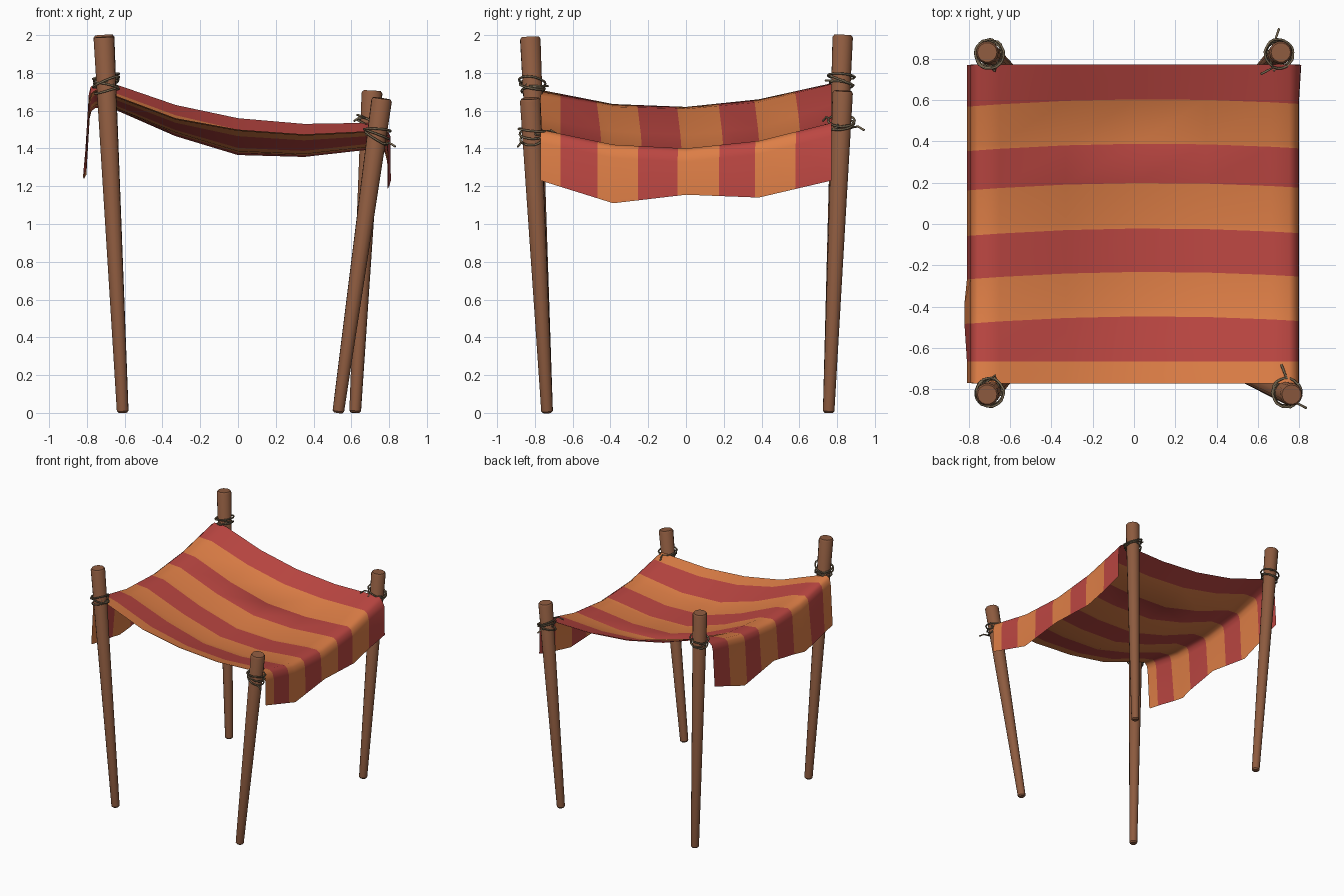
import bpy, bmesh, math, random
from mathutils import Vector

if "Cube" in bpy.data.objects:
    bpy.data.objects.remove(bpy.data.objects["Cube"])

random.seed(4)


def material(name, rgb):
    m = bpy.data.materials.new(name)
    m.diffuse_color = (*rgb, 1)
    m.use_nodes = True
    m.node_tree.nodes["Principled BSDF"].inputs["Base Color"].default_value = m.diffuse_color
    return m


wood = material("brown wood", (0.27, 0.105, 0.05))
orange = material("orange cloth", (0.73, 0.21, 0.062))
red = material("red cloth", (0.50, 0.062, 0.054))
rope = material("grey brown rope", (0.18, 0.135, 0.08))


def add_object(name, data, *mats):
    ob = bpy.data.objects.new(name, data)
    bpy.context.collection.objects.link(ob)
    for m in mats:
        data.materials.append(m)
    return ob


def lerp(xs, zs, x):
    for a, b, za, zb in zip(xs, xs[1:], zs, zs[1:]):
        if x <= b:
            return za + (zb - za) * (x - a) / (b - a)
    return zs[-1]


# Leaning tapered poles with softened ends
def pole(name, base, top, sides=14):
    base, top = Vector(base), Vector(top)
    axis = top - base
    length = axis.length
    turn = axis.to_track_quat('Z', 'Y')
    profile = [(0.022, 0), (0.031, 0.010), (0.055, length - 0.012), (0.047, length)]
    bm = bmesh.new()
    rings = [[bm.verts.new(base + turn @ Vector((r * math.cos(2 * math.pi * i / sides),
                                                 r * math.sin(2 * math.pi * i / sides), h)))
              for i in range(sides)] for r, h in profile]
    for a, b in zip(rings, rings[1:]):
        for i in range(sides):
            j = (i + 1) % sides
            bm.faces.new((a[i], a[j], b[j], b[i]))
    bm.faces.new(rings[0][::-1])
    bm.faces.new(rings[-1])
    me = bpy.data.meshes.new(name)
    bm.to_mesh(me)
    bm.free()
    ob = add_object(name, me, wood)
    bpy.ops.object.select_all(action='DESELECT')
    ob.select_set(True)
    bpy.context.view_layer.objects.active = ob
    bpy.ops.object.shade_smooth_by_angle(angle=math.radians(35))


# Rope lashing: uneven coils round the pole with two loose ends, plus a tie to the cloth
def lashing(name, base, top, z):
    base, top = Vector(base), Vector(top)
    t = z / top.z
    c = base.lerp(top, t)
    axis = (top - base).normalized()
    turn = axis.to_track_quat('Z', 'Y')
    radius = 0.031 + 0.024 * t + 0.007
    out = math.atan2(c.y, c.x)
    curve = bpy.data.curves.new(name, 'CURVE')
    curve.dimensions = '3D'
    curve.bevel_depth = 0.006
    curve.bevel_resolution = 1
    curve.use_fill_caps = True

    def strand(pts):
        s = curve.splines.new('POLY')
        s.points.add(len(pts) - 1)
        for p, q in zip(s.points, pts):
            p.co = (*q, 1)

    for k in range(3):
        tilt, phase = random.uniform(0.01, 0.028), random.uniform(0, 6.28)
        start = out + (k - 1) * 1.2
        pts = []
        for i in range(25):
            a = start + 2 * math.pi * i / 24
            r = radius + 0.004 * k + random.uniform(0, 0.005)
            h = (k - 1) * 0.022 + tilt * math.sin(a + phase)
            pts.append(c + turn @ Vector((r * math.cos(a), r * math.sin(a), h)))
        if k != 1:
            # loose end leaving the coil sideways
            side = Vector((-math.sin(a), math.cos(a), 0))
            pts.append(pts[-1] + side * 0.035 + Vector((0, 0, 0.005)))
            pts.append(pts[-1] + side * 0.035 + Vector((0, 0, -0.02)))
        strand(pts)
    inward = Vector((-math.copysign(0.3, c.x), -math.copysign(1, c.y), 0)).normalized()
    across = Vector((-inward.y, inward.x, 0))
    strand([c + across * radius, c + inward * 0.085, c - across * radius])
    add_object(name, curve, rope)


# name: base point, top point, lashing height
poles = {
    "front_left": ((-0.61, -0.735, 0.0), (-0.71, -0.825, 1.99), 1.73),
    "back_left": ((-0.61, 0.755, 0.0), (-0.71, 0.83, 2.0), 1.76),
    "front_right": ((0.53, -0.735, 0.0), (0.762, -0.825, 1.665), 1.475),
    "back_right": ((0.62, 0.755, 0.0), (0.71, 0.83, 1.705), 1.525),
}
for key, (base, top, z) in poles.items():
    pole(key + "_pole", base, top)
    lashing(key + "_lashing", base, top, z)

# Cloth: sagging sheet, heights at five stations across the depth for each x
stations = [-0.77, -0.385, 0, 0.385, 0.77]
left_edge = [1.71, 1.635, 1.62, 1.66, 1.745]
right_edge = [1.50, 1.42, 1.40, 1.44, 1.535]
columns = [
    (-0.808, [1.31, 1.24, 1.31, 1.25, 1.39]),
    (-0.79, [z - 0.06 for z in left_edge]),
    (-0.78, [z - 0.02 for z in left_edge]),
    (-0.755, left_edge),
    (-0.65, [1.68, 1.62, 1.61, 1.645, 1.74]),
    (-0.33, [1.56, 1.49, 1.47, 1.51, 1.63]),
    (0.0, [1.50, 1.39, 1.37, 1.42, 1.56]),
    (0.35, [1.475, 1.375, 1.36, 1.405, 1.53]),
    (0.66, [1.49, 1.41, 1.395, 1.43, 1.535]),
    (0.75, right_edge),
    (0.782, [z - 0.02 for z in right_edge]),
    (0.795, [z - 0.07 for z in right_edge]),
    (0.797, [1.23, 1.11, 1.155, 1.14, 1.23]),
]
stripes = [-0.665, -0.465, -0.25, -0.04, 0.18, 0.37, 0.585]
rows = sorted(stations + stripes)
bm = bmesh.new()
grid = []
for y in rows:
    line = []
    for x, zs in columns:
        # stripes bow slightly towards the back in the middle
        yy = y + (0.018 - 0.045 * x * x + 0.008 * x if y in stripes[1:] else 0)
        xx = x - 0.012 * (x < -0.8 and abs(y + 0.4) < 0.1) + 0.012 * (x > 0.79 and y > 0.7)
        line.append(bm.verts.new((xx, yy, lerp(stations, zs, yy))))
    grid.append(line)
for j in range(len(rows) - 1):
    mid = (rows[j] + rows[j + 1]) / 2
    for i in range(len(columns) - 1):
        f = bm.faces.new((grid[j][i], grid[j][i + 1], grid[j + 1][i + 1], grid[j + 1][i]))
        f.material_index = sum(s < mid for s in stripes) % 2
        f.smooth = True
me = bpy.data.meshes.new("striped_cloth")
bm.to_mesh(me)
bm.free()
cloth = add_object("striped_cloth", me, orange, red)
mod = cloth.modifiers.new("thickness", 'SOLIDIFY')
mod.thickness = 0.005
mod.use_rim = False
